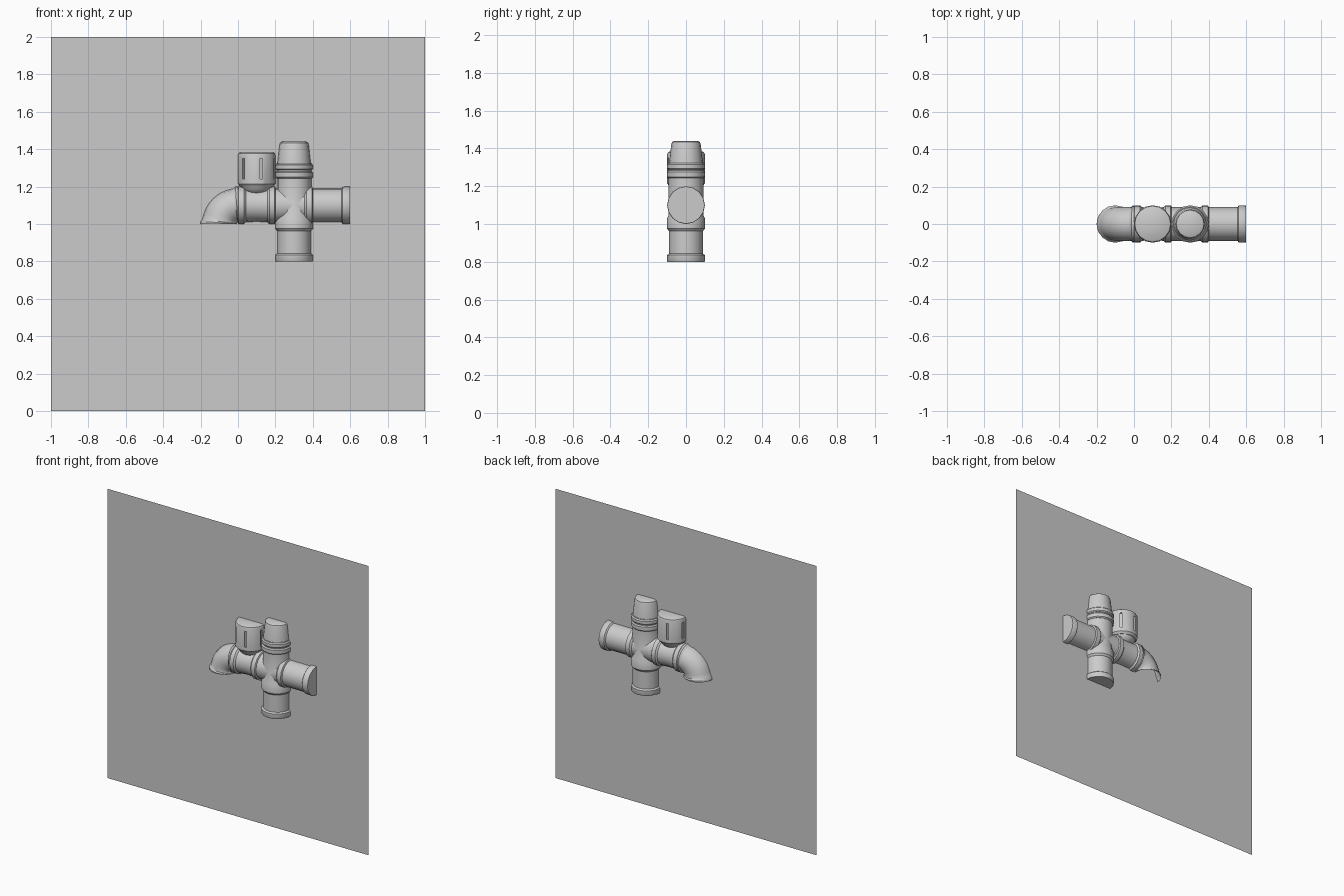
import bpy, bmesh, math
from mathutils import Matrix

if "Cube" in bpy.data.objects:
    bpy.data.objects.remove(bpy.data.objects["Cube"])

SIDES = 16
Z = 1.1  # height of the horizontal run


def finish(name, bm, smooth=True):
    bmesh.ops.recalc_face_normals(bm, faces=bm.faces)
    me = bpy.data.meshes.new(name)
    bm.to_mesh(me)
    bm.free()
    ob = bpy.data.objects.new(name, me)
    bpy.context.collection.objects.link(ob)
    bpy.ops.object.select_all(action='DESELECT')
    ob.select_set(True)
    bpy.context.view_layer.objects.active = ob
    if smooth:
        bpy.ops.object.shade_smooth_by_angle(angle=math.radians(35))
    return ob


def skin(bm, rings):
    for a, b in zip(rings, rings[1:]):
        for i in range(SIDES):
            j = (i + 1) % SIDES
            bm.faces.new((a[i], a[j], b[j], b[i]))


def lathe(name, profile, axis, offset):
    """Closed turned part; profile is (radius, position along axis)."""
    bm = bmesh.new()
    rings = []
    for r, t in profile:
        ring = []
        for k in range(SIDES):
            a = 2 * math.pi * k / SIDES
            u, v = r * math.cos(a), r * math.sin(a)
            co = (t, u, v + offset) if axis == 'X' else (u + offset, v, t)
            ring.append(bm.verts.new(co))
        rings.append(ring)
    skin(bm, rings)
    bm.faces.new(rings[0])
    bm.faces.new(rings[-1])
    return finish(name, bm)


# backing panel
bm = bmesh.new()
bm.faces.new([bm.verts.new(c) for c in ((-1, 0, 0), (1, 0, 0), (1, 0, 2), (-1, 0, 2))])
finish("backing_panel", bm, False)

# open elbow, turning from the horizontal run down to z = 1
bm = bmesh.new()
bends = [(0, .1), (4, .1), (8, .092)] + [(a, .09) for a in range(18, 82, 9)] + [(83, .092), (86, .1), (90, .1)]
rings = []
for deg, r in bends:
    t = math.radians(deg)
    ring = []
    for k in range(SIDES):
        a = 2 * math.pi * k / SIDES
        d = .1 + r * math.cos(a)
        ring.append(bm.verts.new((-d * math.cos(t), r * math.sin(a), 1 + d * math.sin(t))))
    rings.append(ring)
skin(bm, rings)
finish("elbow", bm)

# horizontal run
lathe("valve_body", [(.094, 0), (.1, .004), (.1, .032), (.09, .042), (.087, .1), (.09, .158),
                     (.1, .168), (.1, .196), (.094, .2)], 'X', Z)
lathe("cross_horizontal", [(.09, .2), (.09, .355), (.1, .365), (.1, .395), (.09, .4)], 'X', Z)
lathe("side_outlet", [(.09, .39), (.09, .553), (.099, .56), (.1, .596), (.098, .6)], 'X', Z)

# vertical run
lathe("cross_vertical", [(.09, .962), (.1, .975), (.1, 1.03), (.092, 1.045), (.092, 1.25)], 'Z', .3)
lathe("lower_outlet", [(.098, .8), (.1, .804), (.1, .835), (.09, .843), (.09, .98)], 'Z', .3)
for name, z0, z1 in (("lower_ring", 1.243, 1.282), ("upper_ring", 1.288, 1.322)):
    lathe(name, [(.093, z0), (.1, z0 + .007), (.1, z1 - .007), (.093, z1)], 'Z', .3)
lathe("ring_core", [(.092, 1.24), (.092, 1.325)], 'Z', .3)
lathe("tapered_plug", [(.09, 1.315), (.078, 1.422), (.074, 1.434), (.064, 1.44)], 'Z', .3)

# rounded valve seat under the cap
dome = [(.09 * math.sin(math.radians(a)), 1.225 - .075 * math.cos(math.radians(a))) for a in range(10, 91, 16)]
lathe("valve_seat", dome, 'Z', .1)

# valve cap with six grip slots
cap = lathe("valve_cap", [(.088, 1.2), (.1, 1.215), (.1, 1.368), (.096, 1.378), (.088, 1.383)], 'Z', .1)
bm = bmesh.new()
for k in range(6):
    m = (Matrix.Translation((.1, 0, 1.295)) @ Matrix.Rotation(math.radians(-75 + 60 * k), 4, 'Z')
         @ Matrix.Translation((.1, 0, 0)) @ Matrix.Diagonal((.022, .014, .11, 1)))
    bmesh.ops.create_cube(bm, size=1, matrix=m)
cutter = finish("slot_cutter", bm, False)
cutter.hide_render = True
bpy.context.view_layer.objects.active = cap
mod = cap.modifiers.new("slots", 'BOOLEAN')
mod.operation = 'DIFFERENCE'
mod.solver = 'EXACT'
mod.object = cutter
bpy.ops.object.modifier_move_to_index(modifier=mod.name, index=0)
bpy.ops.object.modifier_apply(modifier=mod.name)
bpy.data.objects.remove(cutter)
